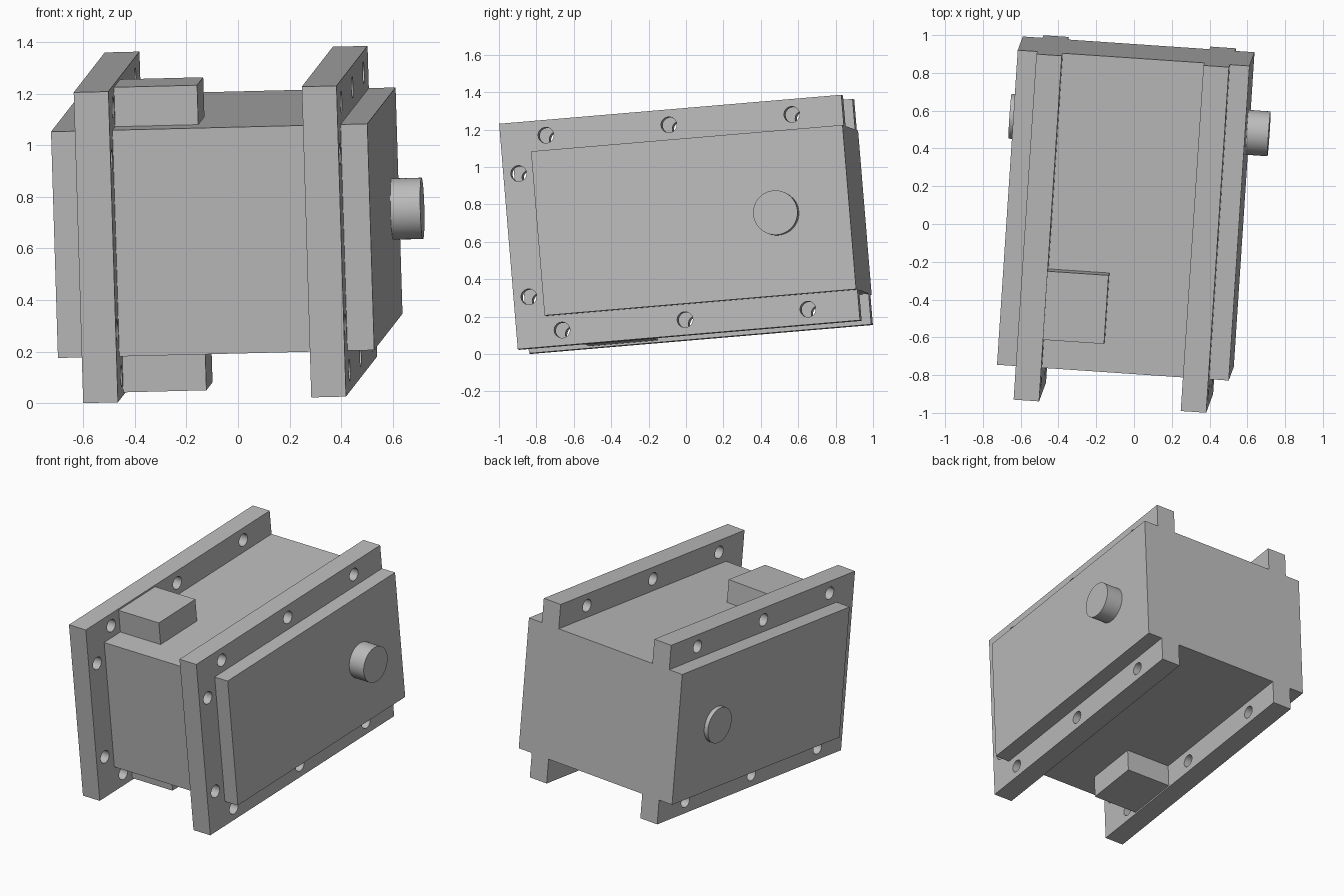
import bpy, bmesh, math
from mathutils import Matrix, Vector

old = bpy.data.objects.get("Cube")
if old:
    bpy.data.objects.remove(old, do_unlink=True)

# Slight tilt of the whole assembly
x_axis = Vector((1, -0.068, 0.025)).normalized()
y_axis = Vector((0.066, 1, 0.0847))
y_axis = (y_axis - x_axis * y_axis.dot(x_axis)).normalized()
z_axis = x_axis.cross(y_axis)
TILT = Matrix((x_axis, y_axis, z_axis)).transposed().to_4x4()
TILT = Matrix.Translation((-0.049, 0, 0.693)) @ TILT

grey = bpy.data.materials.new("plain grey")
grey.use_nodes = True
grey.diffuse_color = (0.5, 0.5, 0.5, 1)
grey.node_tree.nodes["Principled BSDF"].inputs["Base Color"].default_value = (0.5, 0.5, 0.5, 1)

# Main dimensions: half sizes of the body and of the flange frames
BODY_X, BODY_Z = 0.615, 0.4405
FRONT, BACK = -0.755, 0.92
FLANGE_IN, FLANGE_OUT = 0.376, 0.511
FLANGE_Z = 0.605
HOLE_R = 0.042


def add_box(bm, x, y, z):
    size = [b - a for a, b in (x, y, z)]
    mid = [(a + b) / 2 for a, b in (x, y, z)]
    bmesh.ops.create_cube(bm, size=1, matrix=Matrix.Translation(mid) @ Matrix.Diagonal((*size, 1)))


def add_cylinder(bm, radius, x, y, z):
    spin = Matrix.Rotation(math.pi / 2, 4, 'Y')
    bmesh.ops.create_cone(bm, cap_ends=True, segments=48, radius1=radius, radius2=radius,
                          depth=x[1] - x[0],
                          matrix=Matrix.Translation(((x[0] + x[1]) / 2, y, z)) @ spin)


def finish(name, bm):
    mesh = bpy.data.meshes.new(name)
    bm.to_mesh(mesh)
    bm.free()
    mesh.materials.append(grey)
    obj = bpy.data.objects.new(name, mesh)
    bpy.context.collection.objects.link(obj)
    obj.matrix_world = TILT
    return obj


def smooth(obj):
    bpy.ops.object.select_all(action='DESELECT')
    obj.select_set(True)
    bpy.context.view_layer.objects.active = obj
    bpy.ops.object.shade_smooth_by_angle(angle=math.radians(30))


def box(name, x, y, z):
    bm = bmesh.new()
    add_box(bm, x, y, z)
    return finish(name, bm)


def drilled_bar(name, x, y, z, holes):
    bar = box(name, x, y, z)
    bm = bmesh.new()
    for hy, hz in holes:
        add_cylinder(bm, HOLE_R, (x[0] - 0.1, x[1] + 0.1), hy, hz)
    cutter = finish(name + "_cutter", bm)
    cutter.hide_render = True
    mod = bar.modifiers.new("bolt holes", 'BOOLEAN')
    mod.operation, mod.solver, mod.object = 'DIFFERENCE', 'EXACT', cutter
    bpy.context.view_layer.update()
    graph = bpy.context.evaluated_depsgraph_get()
    drilled = bpy.data.meshes.new_from_object(bar.evaluated_get(graph))
    bar.modifiers.clear()
    bar.data = drilled
    bpy.data.objects.remove(cutter, do_unlink=True)
    smooth(bar)


def span(sign, a, b):
    return tuple(sorted((sign * a, sign * b)))


# Housing body
box("body", (-BODY_X, BODY_X), (FRONT, BACK), (-BODY_Z, BODY_Z))

# Flange frames: rails above and below, upright in front, all with bolt holes
rail_holes = (-0.675, -0.014, 0.647)
rail_mid = (BODY_Z + FLANGE_Z) / 2
for side, sx in (("left", 1), ("right", -1)):
    x = span(sx, FLANGE_IN, FLANGE_OUT)
    for level, sz in (("top", 1), ("bottom", -1)):
        drilled_bar(f"{side}_{level}_rail", x, (-BACK, BACK), span(sz, BODY_Z, FLANGE_Z),
                    [(y, sz * rail_mid) for y in rail_holes])
    drilled_bar(f"{side}_front_upright", x, (-BACK, FRONT), (-BODY_Z, BODY_Z),
                [((FRONT - BACK) / 2, z) for z in (-0.331, 0.331)])

# Port blocks above and below the body
for level, sz in (("top", 1), ("bottom", -1)):
    box(level + "_port_block", (-FLANGE_IN, -0.053), (-0.593, -0.228), span(sz, BODY_Z, 0.594))

# Shaft: long stub on the left, short boss on the right
for name, x in (("left_shaft_stub", (BODY_X, 0.731)), ("right_shaft_boss", (-0.644, -BODY_X))):
    bm = bmesh.new()
    add_cylinder(bm, 0.119, x, 0.53, 0)
    smooth(finish(name, bm))
